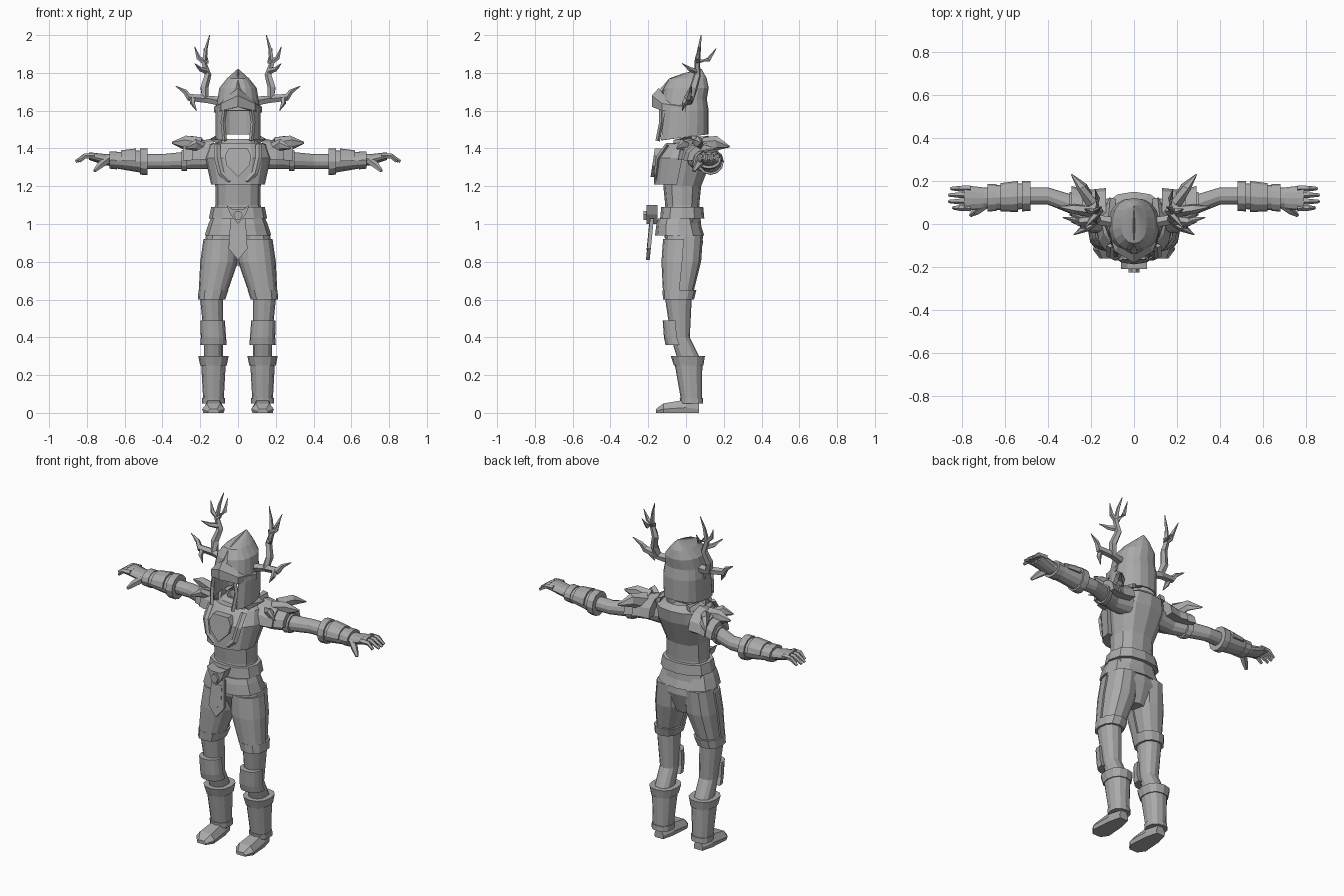
import bpy, bmesh, math
from mathutils import Vector

cube = bpy.data.objects.get("Cube")
if cube:
    bpy.data.objects.remove(cube, do_unlink=True)

GREY = (.4, .4, .4, 1)
steel = bpy.data.materials.new("grey steel")
steel.use_nodes = True
steel.diffuse_color = GREY
steel.node_tree.nodes["Principled BSDF"].inputs["Base Color"].default_value = GREY


def skin(name, rings, caps=True, skip=None):
    """Bridge rings of equal length; skip(row, column) leaves out a face."""
    bm = bmesh.new()
    loops = [[bm.verts.new(point) for point in ring] for ring in rings]
    count = len(loops[0])
    for row, (low, high) in enumerate(zip(loops, loops[1:])):
        for column in range(count):
            after = (column + 1) % count
            if not (skip and skip(row, column)):
                bm.faces.new((low[column], low[after], high[after], high[column]))
    if caps:
        bm.faces.new(loops[0])
        bm.faces.new(loops[-1])
    bmesh.ops.recalc_face_normals(bm, faces=bm.faces[:])
    mesh = bpy.data.meshes.new(name)
    bm.to_mesh(mesh)
    bm.free()
    mesh.materials.append(steel)
    part = bpy.data.objects.new(name, mesh)
    bpy.context.scene.collection.objects.link(part)
    return part


def pair(name, rings):
    """Build the part on both sides of the body."""
    skin("left_" + name, rings)
    skin("right_" + name, [[(-x, y, z) for x, y, z in ring] for ring in rings])


def arc(count, start, sweep):
    steps = count if sweep == 360 else count - 1
    return [math.radians(start + sweep * i / steps) for i in range(count)]


ROUND = arc(12, -90, 360)
FRONT = arc(9, 180, 180)
TOP = arc(7, 0, 180)


def upright(station, grow=0, angles=ROUND, shift=0):
    """Slightly squared level ring of a body part that runs along z."""
    z, cx, cy, rx, ry = station

    def square(value):
        return math.copysign(abs(value) ** .85, value)
    return [(cx + (rx + grow) * square(math.cos(a)),
             cy + shift + (ry + grow) * square(math.sin(a)), z) for a in angles]


def sideways(station, grow=0, angles=ROUND, shift=0):
    """Ring of a body part that runs along x, measured from shoulder height."""
    x, cy, cz, ry, rz = station
    return [(x, cy + shift + (ry + grow) * math.cos(a),
             SHOULDER + cz + (rz + grow) * math.sin(a)) for a in angles]


def sample(body, at):
    for low, high in zip(body, body[1:]):
        if low[0] <= at <= high[0]:
            mix = (at - low[0]) / (high[0] - low[0])
            return [a + (b - a) * mix for a, b in zip(low, high)]


def cover(ring, body, start, end, grow, flare=None, angles=ROUND, shift=0):
    """Armour shell that follows a body part between two stations."""
    flare = grow if flare is None else flare
    stops = [start] + [s[0] for s in body if start < s[0] < end] + [end]
    rings = [ring(sample(body, start), 0, angles, shift)]
    for at in stops:
        mix = (at - start) / (end - start)
        rings.append(ring(sample(body, at), grow + (flare - grow) * mix, angles, shift))
    return rings + [ring(sample(body, end), 0, angles, shift)]


def tube(origin, radius, *offsets, sides=5, flat=1, tip=.1):
    """Tapering tube through points given relative to its origin."""
    points = [Vector(origin)] + [Vector(origin) + Vector(o) for o in offsets]
    last = len(points) - 1
    rings = []
    for i, point in enumerate(points):
        along = points[min(i + 1, last)] - points[max(i - 1, 0)]
        across = along.cross(Vector((0, 1, .2))).normalized()
        other = along.cross(across).normalized() * flat
        size = radius * (1 - (1 - tip) * (i / last) ** 2)
        rings.append([point + size * (across * math.cos(a) + other * math.sin(a))
                      for a in arc(sides, 0, 360)])
    return rings


def plate(name, y, depth, *half, lean=0):
    """Symmetric plate from half an outline in x and z, listed from the top."""
    outline = list(half) + [(-x, z) for x, z in reversed(half) if x]
    top = half[0][1]
    skin(name, [[(x, y + shift + lean * (z - top), z) for x, z in outline]
                for shift in (0, depth)])


# Body stations: place along the part, two centres, two half widths
SHOULDER = 1.33
TORSO = [(.78, 0, 0, .05, .05), (.9, 0, -.01, .15, .1), (1, 0, -.02, .14, .1),
         (1.1, 0, -.02, .12, .09), (1.2, 0, -.02, .12, .1), (1.35, 0, .01, .16, .13),
         (1.42, 0, .04, .14, .11), (1.45, 0, .04, .08, .08)]
LEG = [(.05, .13, .03, .05, .05), (.3, .13, .01, .05, .06), (.4, .13, -.03, .05, .05),
       (.6, .14, -.04, .06, .07), (.8, .1, -.02, .09, .1), (.94, .09, -.01, .08, .1)]
ARM = [(.1, .06, .02, .06, .06), (.2, .06, .01, .05, .05), (.4, .13, 0, .04, .04),
       (.5, .13, 0, .04, .04), (.7, .12, .01, .05, .03), (.79, .12, .03, .06, .02)]
HELMET = [(1.46, 0, -.02, .12, .14), (1.6, 0, -.01, .12, .13), (1.66, 0, -.01, .11, .12),
          (1.72, 0, 0, .1, .12), (1.77, 0, .01, .06, .1), (1.82, 0, .08, .003, .003)]

# Torso with a sunken neck, legs and arms
neck = (1.41, 0, .04, .06, .06)
skin("torso", [upright(s) for s in TORSO + [neck]])
pair("leg", [upright(s) for s in LEG])
pair("arm", [sideways(s) for s in ARM])

# Hollow helmet, open at the face, its rim rising toward the back
shell = [upright(s, angles=arc(18, -90, 360)) for s in HELMET]
shell[0] = [(x, y, z + y / 8) for x, y, z in shell[0]]
helmet = skin("helmet", shell, False, lambda row, column: row < 1 and column in (0, 1, 16, 17))
helmet.modifiers.new("Thickness", 'SOLIDIFY').thickness = .01

# Brow visor drawn out to a beak, keel and cheek rims
brow = []
for a in arc(5, 180, 180):
    beak = 1 - abs(math.cos(a))
    brow.append([(.127 * size * math.cos(a), .18 * size * math.sin(a), z + rise * beak)
                 for size, z, rise in ((.8, 1.64, .08), (1, 1.62, .06), (1, 1.59, .03), (.8, 1.59, .03))])
skin("brow_visor", brow)
skin("crown_keel", tube((0, -.13, 1.7), .015, (0, .05, .06), (0, .12, .09), (0, .21, .12), sides=4))
pair("cheek_rim", tube((.07, -.13, 1.6), .012, (.01, 0, -.06), (0, -.02, -.16), sides=4, tip=1))

# Antlers
pair("antler_stem", tube((.1, .01, 1.65), .025, (.07, .01, .01), (.08, .03, .07), (.06, .05, .14),
                         (.08, .05, .2), (.07, .06, .28), (.05, .07, .35)))
pair("antler_outer_tine", tube((.16, .02, 1.66), .022, (.1, -.01, .01), (.12, 0, .04), (.17, .01, .07)))
pair("antler_lower_tine", tube((.24, .01, 1.67), .018, (0, -.02, -.03), (-.02, -.03, -.07)))
pair("antler_front_tine", tube((.17, .05, 1.81), .016, (.03, -.03, .01), (.06, -.07, .04)))
pair("antler_side_tine", tube((.17, .06, 1.85), .016, (.04, 0, .03), (.06, .01, .09)))
pair("antler_back_tine", tube((.17, .06, 1.86), .016, (0, .06, .01), (.01, .1, .07)))

# Breastplate with raised ribs, centre panel and collar
skin("breastplate", cover(upright, TORSO, 1.21, 1.43, .02, .01, FRONT, -.03))
pair("chest_rib", tube((.11, -.1, 1.42), .018, (0, -.05, -.07), (-.02, -.06, -.15),
                       (-.06, -.06, -.19), (-.11, -.05, -.2), sides=4, flat=.6, tip=.7))
plate("chest_panel", -.165, .04, (.05, 1.4), (.07, 1.36), (.06, 1.31), (0, 1.25), lean=.15)
pair("collar", tube((.1, -.06, 1.42), .03, (.02, .09, .03), (0, .18, .03), sides=4, flat=.6, tip=.8))

# Belt, hip flare, buckle and hanging tab
skin("belt", cover(upright, TORSO, 1.03, 1.09, .02))
skin("hip_flare", cover(upright, TORSO, .94, 1.03, .03, .01, shift=-.02))
plate("buckle", -.21, .06, (0, 1.08), (.03, 1.08), (.06, 1.1), (.04, 1.05), (0, 1))
plate("buckle_boss", -.225, .04, (.01, 1.07), (.025, 1.05), (.01, 1.02))
plate("belt_tab", -.19, .02, (.04, 1.03), (.05, .87), (0, .81), lean=.1)
plate("tab_panel", -.195, .02, (.03, 1), (.03, .9), (0, .86), lean=.1)

# Shoulder plates and spikes
pair("shoulder_plate", cover(sideways, ARM, .13, .24, .05, angles=TOP))
pair("lower_shoulder_plate", cover(sideways, ARM, .2, .29, .04, angles=TOP))
pair("back_spike", tube((.2, .1, 1.41), .05, (.04, .07, .02), (.09, .13, 0), sides=6, flat=.6))
pair("outer_spike", tube((.2, .06, 1.41), .05, (.08, .01, .02), (.15, .02, .02), sides=6, flat=.6))
pair("front_spike", tube((.2, .01, 1.4), .04, (.03, -.03, .02), (.08, -.06, 0), sides=6, flat=.6))

# Gauntlets and hands
pair("arm_band", cover(sideways, ARM, .27, .3, .01))
pair("gauntlet_cuff", cover(sideways, ARM, .48, .52, .03))
pair("gauntlet", cover(sideways, ARM, .51, .65, .02, .01))
pair("gauntlet_plate", cover(sideways, ARM, .54, .62, .03, .02, angles=TOP))
pair("gauntlet_rim", cover(sideways, ARM, .64, .68, .015))
for finger, reach in enumerate((.08, .1, .1, .09)):
    pair("finger_%d" % (finger + 1), tube((.76, .075 + finger * .03, 1.36), .016,
                                          (.05, 0, 0), (reach, 0, -.03), tip=.5))
pair("thumb", tube((.69, .09, 1.34), .022, (.04, -.03, -.03), (.07, -.05, -.06), tip=.4))

# Leg armour, boots and feet
pair("thigh_plate", cover(upright, LEG, .64, .92, .01, angles=FRONT))
pair("thigh_band", cover(upright, LEG, .6, .65, .012))
pair("knee_plate", cover(upright, LEG, .36, .49, .02, .01, FRONT, -.02))
pair("boot_cuff", cover(upright, LEG, .25, .3, .02, .03))
pair("boot", cover(upright, LEG, .08, .26, .005, .015))
pair("ankle_band", cover(upright, LEG, .05, .08, .01))
pair("foot", [[(.13 + width * x, y, height * z) for x, z in ((-.9, 0), (.9, 0), (1, .4), (.6, 1), (-.6, 1), (-1, .4))]
              for y, width, height in ((.07, .03, .05), (0, .05, .07), (-.12, .06, .05), (-.16, .03, .02))])
